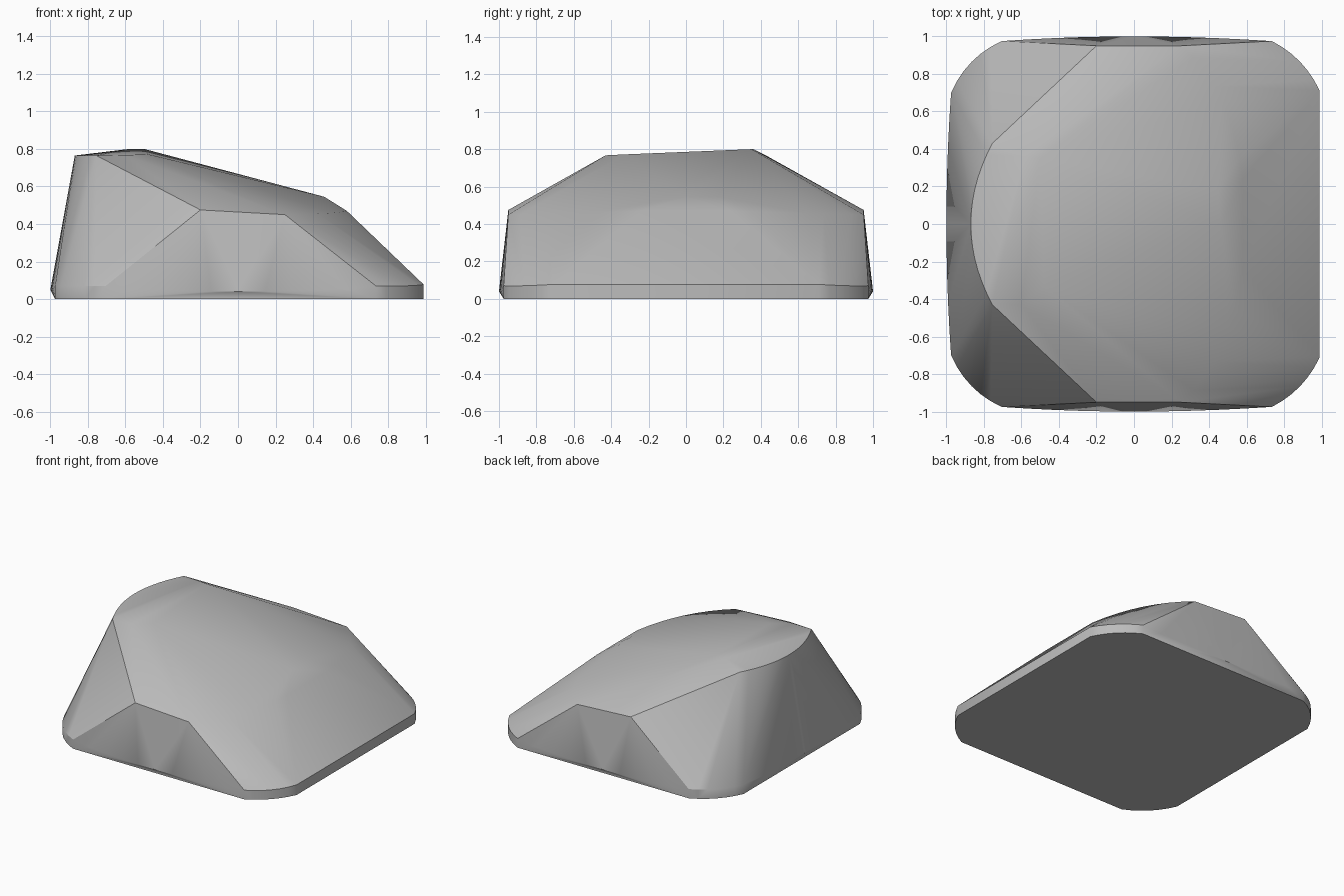
import bpy, bmesh, math
from mathutils import Vector

cube = bpy.data.objects.get("Cube")
if cube:
    bpy.data.objects.remove(cube, do_unlink=True)

mat = bpy.data.materials.new("stone grey")
mat.use_nodes = True
grey = (0.5, 0.5, 0.5, 1)
mat.diffuse_color = grey
mat.node_tree.nodes["Principled BSDF"].inputs["Base Color"].default_value = grey


def arc(a, mid, b, steps):
    """Points on a quadratic curve from a to b that passes through mid."""
    a, mid, b = Vector(a), Vector(mid), Vector(b)
    ctrl = 2 * mid - (a + b) / 2
    return [a * (1 - t) ** 2 + ctrl * 2 * t * (1 - t) + b * t * t
            for t in (i / steps for i in range(steps + 1))]


points = []

for s in (-1, 1):
    # base corners, upright between the floor and the rim
    for z in (0, 0.07):
        points += arc((-0.975, s * 0.7, z), (-0.865, s * 0.865, z), (-0.705, s * 0.975, z), 6)
        points += arc((0.735, s * 0.975, z), (0.885, s * 0.865, z), (0.99, s * 0.71, z + 0.1 * z), 6)
    # bulging side rim
    points += arc((-0.7, s * 0.975, 0.06), (0, s * 1.0, 0.04), (0.73, s * 0.975, 0.06), 10)
    # upper edge of the flat side facet
    points += [Vector((-0.2, s * 0.95, 0.475)), Vector((0.25, s * 0.95, 0.45))]
    # rounded shoulder above the sloping end
    points += arc((0.25, s * 0.95, 0.45), (0.47, s * 0.65, 0.457), (0.58, s * 0.24, 0.47), 8)

# bulging rim at the tall end
points += arc((-0.975, -0.7, 0.06), (-1.0, 0, 0.05), (-0.975, 0.7, 0.06), 10)
# curved top edge at the tall end
points += arc((-0.755, -0.43, 0.765), (-0.87, 0, 0.765), (-0.755, 0.43, 0.765), 14)
# tilted crown and the crest of the slope
points += [Vector(p) for p in ((-0.6, -0.43, 0.767), (-0.48, -0.33, 0.772),
                               (-0.58, 0.36, 0.80), (-0.5, 0.35, 0.80),
                               (0.46, 0.0, 0.545), (0.45, 0.18, 0.545))]

bm = bmesh.new()
for p in points:
    bm.verts.new(p)
bmesh.ops.remove_doubles(bm, verts=bm.verts, dist=0.002)
hull = bmesh.ops.convex_hull(bm, input=bm.verts)
loose = {v for v in hull["geom_interior"] + hull["geom_unused"]
         if isinstance(v, bmesh.types.BMVert)}
bmesh.ops.delete(bm, geom=list(loose), context='VERTS')
bmesh.ops.dissolve_limit(bm, angle_limit=math.radians(0.5), verts=bm.verts, edges=bm.edges)
bmesh.ops.recalc_face_normals(bm, faces=bm.faces)

mesh = bpy.data.meshes.new("boulder")
bm.to_mesh(mesh)
bm.free()
mesh.materials.append(mat)
boulder = bpy.data.objects.new("boulder", mesh)
bpy.context.collection.objects.link(boulder)

bpy.ops.object.select_all(action='DESELECT')
boulder.select_set(True)
bpy.context.view_layer.objects.active = boulder
bpy.ops.object.shade_smooth_by_angle(angle=math.radians(30))
